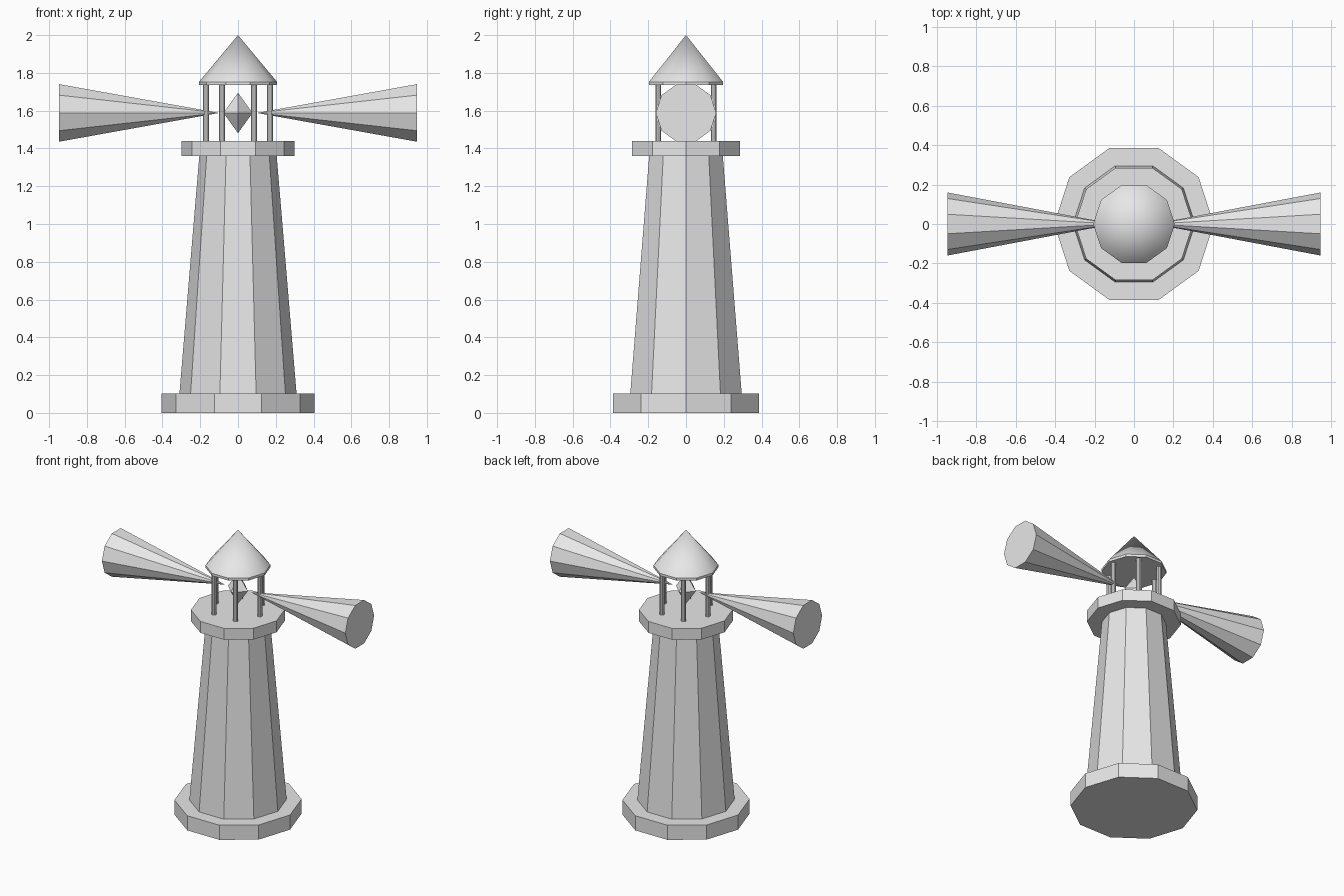
import bpy
import math
from mathutils import Matrix

if "Cube" in bpy.data.objects:
    bpy.data.objects.remove(bpy.data.objects["Cube"])

# Single plain grey
grey = bpy.data.materials.new("light_grey")
grey.use_nodes = True
colour = (0.8, 0.8, 0.8, 1)
grey.diffuse_color = colour
grey.node_tree.nodes["Principled BSDF"].inputs["Base Color"].default_value = colour

SIDES = 10
LAMP_Z = 1.588


def lathe(name, profile, sides=SIDES, transform=Matrix()):
    """Spin (radius, height) points round z; the ends are capped, or pointed at radius 0."""
    verts, rings, faces = [], [], []
    for r, z in profile:
        n = sides if r else 1
        rings.append([len(verts) + i for i in range(n)])
        verts += [(r * math.cos(math.tau * i / sides), r * math.sin(math.tau * i / sides), z)
                  for i in range(n)]
    for low, high in zip(rings, rings[1:]):
        for i in range(sides):
            j = (i + 1) % sides
            corners = [low[i % len(low)], low[j % len(low)],
                       high[j % len(high)], high[i % len(high)]]
            faces.append(list(dict.fromkeys(corners)))
    if len(rings[0]) > 1:
        faces.append(rings[0][::-1])
    if len(rings[-1]) > 1:
        faces.append(rings[-1])
    mesh = bpy.data.meshes.new(name)
    mesh.from_pydata(verts, [], faces)
    mesh.transform(transform)
    mesh.materials.append(grey)
    obj = bpy.data.objects.new(name, mesh)
    bpy.context.collection.objects.link(obj)
    return obj


# Base, tapering tower and gallery
lathe("base", [(0.405, 0), (0.405, 0.103)])
lathe("tower", [(0.31, 0.103), (0.205, 1.36)])
lathe("gallery", [(0.30, 1.36), (0.30, 1.44)])

# Six posts round the lantern room
for k in range(6):
    a = math.tau * k / 6
    lathe(f"post_{k + 1}", [(0.016, 1.44), (0.016, 1.737)],
          transform=Matrix.Translation((0.17 * math.cos(a), 0.17 * math.sin(a), 0)))

# Conical roof with a thin rim
roof = lathe("roof", [(0.207, 1.735), (0.207, 1.752), (0, 2.0)])
bpy.ops.object.select_all(action="DESELECT")
roof.select_set(True)
bpy.context.view_layer.objects.active = roof
bpy.ops.object.shade_smooth_by_angle(angle=math.radians(30))

# Lamp crystal
lathe("lamp", [(0, LAMP_Z - 0.107), (0.077, LAMP_Z), (0, LAMP_Z + 0.107)], sides=4)

# Light beams widening outwards to each side
for name, side in (("left_beam", 1), ("right_beam", -1)):
    turn = Matrix.Rotation(side * math.pi / 2, 4, "Y")
    quarter = Matrix.Rotation(math.pi / 2, 4, "Z")
    lathe(name, [(0, 0.1), (0.16, 0.947)],
          transform=Matrix.Translation((0, 0, LAMP_Z)) @ turn @ quarter)
